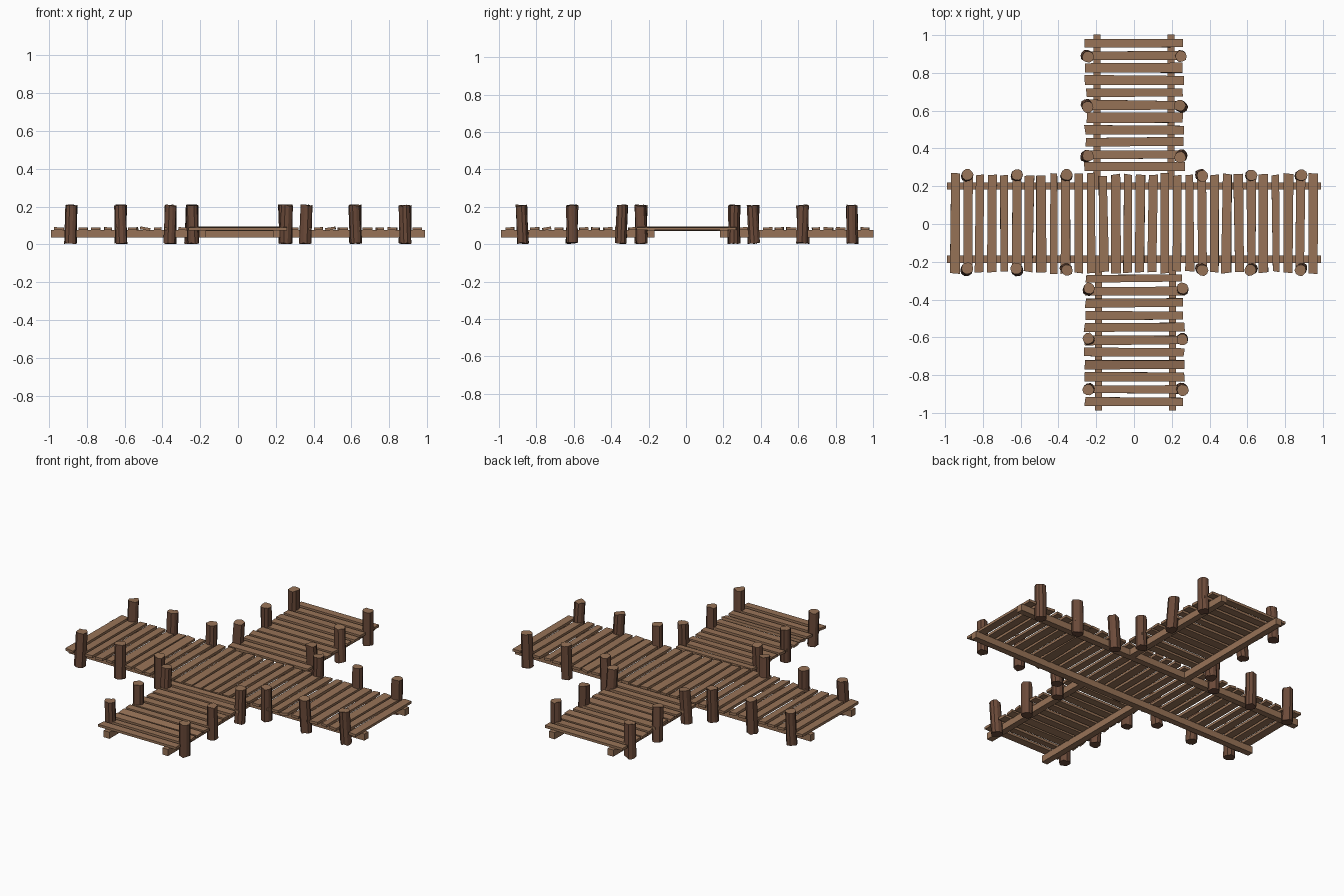
import bpy, bmesh, random
from math import radians, cos, sin, pi
from mathutils import Matrix, Vector

if "Cube" in bpy.data.objects:
    bpy.data.objects.remove(bpy.data.objects["Cube"])

random.seed(4)
R = random.uniform


def material(name, color):
    m = bpy.data.materials.new(name)
    m.diffuse_color = (*color, 1)
    m.use_nodes = True
    m.node_tree.nodes["Principled BSDF"].inputs["Base Color"].default_value = m.diffuse_color
    return m


WOOD = material("plank_wood", (0.31, 0.17, 0.095))
BARK = material("post_bark", (0.15, 0.07, 0.042))


def finish(bm, name, mats):
    bmesh.ops.recalc_face_normals(bm, faces=bm.faces[:])
    mesh = bpy.data.meshes.new(name)
    bm.to_mesh(mesh)
    bm.free()
    for m in mats:
        mesh.materials.append(m)
    ob = bpy.data.objects.new(name, mesh)
    bpy.context.collection.objects.link(ob)


def box(name, center, size, jitter=0.0, rot=Matrix()):
    bm = bmesh.new()
    bmesh.ops.create_cube(bm, size=1)
    for v in bm.verts:
        v.co = Vector(a * b for a, b in zip(v.co, size))
    # uneven sawn ends: move top and bottom corners together
    for sx in (-1, 1):
        for sy in (-1, 1):
            off = Vector((R(-1, 1), R(-1, 1), 0)) * jitter
            for v in bm.verts:
                if v.co.x * sx > 0 and v.co.y * sy > 0:
                    v.co += off
    seen = [v for v in bm.verts]
    for v in seen:
        v.co = rot @ v.co + Vector(center)
    finish(bm, name, [WOOD])


def plank(name, center, along_x, roll):
    length = 0.52 + R(-0.012, 0.012)
    width = 0.047 + R(-0.003, 0.003)
    size = (length, width, 0.015) if along_x else (width, length, 0.015)
    rot = Matrix.Rotation(radians(roll), 4, 'X' if along_x else 'Y') \
        @ Matrix.Rotation(radians(R(-0.5, 0.5)), 4, 'Z')
    box(name, center, size, 0.0045, rot)


def post(name, x, y):
    n = 10
    bm = bmesh.new()
    radii = [0.032 * R(0.92, 1.06) for _ in range(n)]
    lean = Vector((R(-0.006, 0.006), R(-0.006, 0.006), 0))
    rings = []
    for z, s, k in ((0.006, 1.0, -1), (0.207, 0.97, 1)):
        rings.append([bm.verts.new(Vector((
            x + r * s * cos(2 * pi * i / n), y + r * s * sin(2 * pi * i / n),
            z + R(-0.005, 0.005))) + lean * k) for i, r in enumerate(radii)])
    lo, hi = rings
    for i in range(n):
        j = (i + 1) % n
        bm.faces.new((lo[i], lo[j], hi[j], hi[i])).material_index = 1
    bm.faces.new(lo[::-1]).material_index = 1
    bm.faces.new(hi)
    finish(bm, name, [WOOD, BARK])


# Main walkway along x: beams, then planks
for y in (-0.187, 0.202):
    box("main_beam", (0, y, 0.056), (1.98, 0.038, 0.04))
for i in range(30):
    roll = {7: 10, 15: -4, 22: -9}.get(i, R(-2.5, 2.5))
    plank("main_plank", (-0.947 + i * 0.0653, 0.003, 0.083), False, roll)

# Side piers along y: beams, planks and posts
for s, x0, y0 in ((1, 0, 0.007), (-1, 0.008, 0.007)):
    for x in (-0.196, 0.196):
        box("pier_beam", (x + x0, s * 0.588 + y0, 0.056), (0.038, 0.815, 0.04))
    for i in range(11):
        roll = 10 if (s < 0 and i == 7) else R(-2.5, 2.5)
        plank("pier_plank", (0.002, s * (0.295 + i * 0.0654) + y0, 0.083), True, roll)
    for y in (0.352, 0.617, 0.882):
        for x in (-0.248, 0.248):
            post("pier_post", x + x0, s * y + y0)

# Posts along both edges of the main walkway
for x in (-0.884, -0.62, -0.358, 0.358, 0.62, 0.884):
    for y in (-0.24, 0.257):
        post("main_post", x, y)
